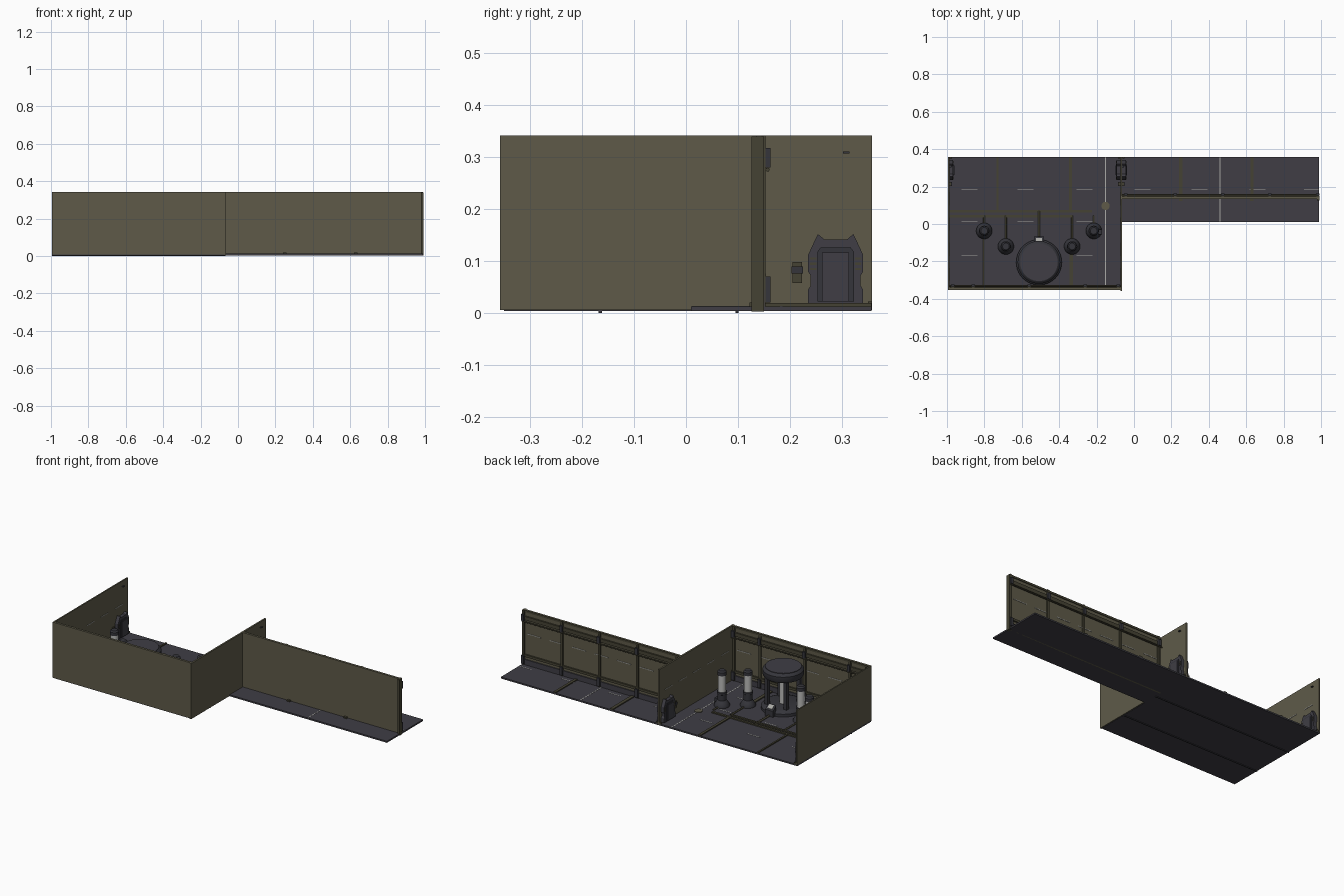
import bpy, bmesh, math
from mathutils import Vector

if "Cube" in bpy.data.objects:
    bpy.data.objects.remove(bpy.data.objects["Cube"])


def mat(name, c):
    m = bpy.data.materials.new(name)
    m.diffuse_color = (*c, 1)
    m.use_nodes = True
    m.node_tree.nodes["Principled BSDF"].inputs["Base Color"].default_value = m.diffuse_color
    return m


WALL = mat("olive_wall", (0.112, 0.102, 0.066))
FLOOR = mat("dark_floor", (0.050, 0.048, 0.059))
TRIM = mat("olive_trim", (0.060, 0.055, 0.033))
METAL = mat("dark_metal", (0.036, 0.036, 0.044))
LIGHT = mat("pale_strip", (0.40, 0.40, 0.38))
GLASS = mat("grey_glass", (0.50, 0.50, 0.49))


def finish(bm, name, m, smooth=False):
    bmesh.ops.recalc_face_normals(bm, faces=bm.faces)
    me = bpy.data.meshes.new(name)
    bm.to_mesh(me)
    bm.free()
    o = bpy.data.objects.new(name, me)
    bpy.context.collection.objects.link(o)
    me.materials.append(m)
    if smooth:
        bpy.context.view_layer.objects.active = o
        bpy.ops.object.select_all(action='DESELECT')
        o.select_set(True)
        bpy.ops.object.shade_smooth_by_angle(angle=math.radians(35))
    return o


def box(name, m, x0, x1, y0, y1, z0, z1):
    bm = bmesh.new()
    bmesh.ops.create_cube(bm, size=1)
    for v in bm.verts:
        v.co = Vector((x0 if v.co.x < 0 else x1, y0 if v.co.y < 0 else y1, z0 if v.co.z < 0 else z1))
    return finish(bm, name, m)


def lathe(name, m, cx, cy, prof, n=28):
    """Revolve (radius, height) points about a vertical axis."""
    bm = bmesh.new()
    rings = [[bm.verts.new((cx + r * math.cos(i * math.tau / n), cy + r * math.sin(i * math.tau / n), z))
              for i in range(n)] for r, z in prof]
    for a, b in zip(rings, rings[1:]):
        for i in range(n):
            bm.faces.new((a[i], a[(i + 1) % n], b[(i + 1) % n], b[i]))
    bm.faces.new(rings[0])
    bm.faces.new(rings[-1])
    return finish(bm, name, m, True)


def plate_yz(name, m, pts, x0, x1):
    """Extrude a (y, z) outline along x."""
    bm = bmesh.new()
    f = bm.faces.new([bm.verts.new((x0, y, z)) for y, z in pts])
    r = bmesh.ops.extrude_face_region(bm, geom=[f])
    bmesh.ops.translate(bm, vec=(x1 - x0, 0, 0), verts=[v for v in r["geom"] if isinstance(v, bmesh.types.BMVert)])
    return finish(bm, name, m)


def pipe(name, m, pts, r):
    c = bpy.data.curves.new(name, 'CURVE')
    c.dimensions = '3D'
    c.bevel_depth, c.bevel_resolution, c.use_fill_caps = r, 2, True
    s = c.splines.new('POLY')
    s.points.add(len(pts) - 1)
    for p, q in zip(s.points, pts):
        p.co = (*q, 1)
    o = bpy.data.objects.new(name, c)
    bpy.context.collection.objects.link(o)
    c.materials.append(m)


XL, XD, XR, TOP = -0.995, -0.068, 0.99, 0.342
FZ = 0.013

# Floors
box("room_floor", FLOOR, XL, XD, -0.35, 0.357, 0.004, FZ)
box("corridor_floor", FLOOR, XD, XR, 0.01, 0.357, 0.004, FZ)

# Walls
box("front_wall", WALL, XL, XD, -0.352, -0.342, 0.008, TOP)
box("left_wall", WALL, XL, XL + 0.008, -0.352, 0.358, 0.008, TOP)
box("dividing_wall", WALL, XD - 0.005, XD + 0.005, -0.358, 0.358, 0.006, TOP)
box("corridor_wall", WALL, XD, XR, 0.135, 0.145, 0.004, TOP)


# Beams, skirting, ribs and dashed strips on the two long walls
def dress_wall(tag, x0, x1, y, ribs):
    box(tag + "_upper_beam", TRIM, x0, x1, y, y + 0.009, 0.285, 0.307)
    box(tag + "_top_rail", TRIM, x0, x1, y, y + 0.004, 0.330, TOP)
    box(tag + "_skirting", FLOOR, x0, x1, y, y + 0.006, FZ, 0.045)
    box(tag + "_lower_rail", TRIM, x0, x1, y, y + 0.009, 0.062, 0.076)
    pipe(tag + "_upper_pipe", TRIM, [(x0, y + 0.012, 0.276), (x1, y + 0.012, 0.276)], 0.004)
    for x in ribs:
        box(tag + "_rib", TRIM, x - 0.007, x + 0.007, y, y + 0.008, FZ, TOP)
        for z0, z1 in ((0.28, 0.318), (0.02, 0.07)):
            box(tag + "_rib_bracket", METAL, x - 0.009, x + 0.009, y + 0.008, y + 0.018, z0, z1)
    n = round((x1 - x0) / 0.155)
    for i in range(n):
        x = x0 + (i + 0.5) * (x1 - x0) / n
        box(tag + "_dash", LIGHT, x - 0.045, x + 0.045, y, y + 0.002, 0.199, 0.203)


dress_wall("corridor", XD + 0.005, XR, 0.145, (-0.045, 0.22, 0.475, 0.725, 0.983))
dress_wall("front", XL + 0.008, XD - 0.005, -0.342, (-0.97, -0.86, -0.56, -0.26, -0.085))
box("corridor_end_post", TRIM, 0.978, 0.993, 0.126, 0.150, 0.003, TOP - 0.002)
for x in (0.25, 0.63):
    box("corridor_outer_foot", TRIM, x - 0.01, x + 0.01, 0.122, 0.136, FZ, 0.02)


# Doors with keypad, side = direction the door faces
def door(x, s):
    half = [(0.053, 0.018), (0.053, 0.045), (0.048, 0.053), (0.048, 0.072), (0.053, 0.080),
            (0.053, 0.112), (0.040, 0.140), (0.034, 0.152), (0.022, 0.142)]
    pts = [(0.288 + a, z) for a, z in half] + [(0.288 - a, z) for a, z in reversed(half)]
    plate_yz("door_frame", FLOOR, pts, x, x + s * 0.02)
    inner = [(0.253, 0.022), (0.323, 0.022), (0.323, 0.118), (0.317, 0.126), (0.259, 0.126), (0.253, 0.118)]
    plate_yz("door_panel", METAL, inner, x, x + s * 0.023)
    leaf = [(0.262, 0.022), (0.314, 0.022), (0.314, 0.117), (0.262, 0.117)]
    plate_yz("door_leaf", FLOOR, leaf, x, x + s * 0.026)
    for y in (0.245, 0.331):
        for z in (0.085, 0.095, 0.105):
            a, b = sorted((x, x + s * 0.022))
            box("door_marker", TRIM, a, b, y - 0.006, y + 0.006, z - 0.002, z + 0.002)
    a, b = sorted((x, x + s * 0.009))
    box("keypad_body", TRIM, a, b, 0.205, 0.223, 0.058, 0.098)
    a, b = sorted((x, x + s * 0.013))
    box("keypad_screen", METAL, a, b, 0.203, 0.225, 0.076, 0.090)


door(XL + 0.008, 1)
door(XD + 0.005, 1)
door(XD - 0.005, -1)

# Dashes on the crosswise walls
for x in (XL + 0.008, XD - 0.007):
    for i in range(5):
        y = -0.27 + i * 0.135
        box("cross_wall_dash", LIGHT, x, x + 0.002, y - 0.035, y + 0.035, 0.199, 0.203)
for x in (XL + 0.008, XD + 0.005):
    box("door_lamp", METAL, x, x + 0.01, 0.302, 0.315, 0.307, 0.311)

# Corner pipes beside the doors' upper walls
for x in (XD - 0.012, XD + 0.012, XL + 0.015):
    box("wall_end_post", TRIM, x - 0.006, x + 0.006, 0.350, 0.358, FZ, 0.022)

# Floor strips: pale dashes, pale seams and raised ribs
for y, xs in ((0.183, (-0.88, -0.58, -0.265, 0.045, 0.35, 0.66, 0.95)), (0.012, (-0.88, -0.58, -0.265)),
              (-0.167, (-0.88, -0.265))):
    for x in xs:
        box("floor_dash", LIGHT, x - 0.042, min(x + 0.042, XR), y - 0.0025, y + 0.0025, FZ, FZ + 0.001)
for x, y0, y1 in ((-0.152, -0.34, 0.357), (0.46, 0.012, 0.357)):
    box("floor_seam", LIGHT, x - 0.0025, x + 0.0025, y0, y1, FZ, FZ + 0.001)
for x, y0, w in ((-0.73, 0.075, 0.005), (-0.34, 0.075, 0.008), (-0.335, -0.34, 0.010),
                 (0.25, 0.145, 0.010), (0.63, 0.145, 0.008)):
    box("floor_rib", TRIM, x - w, x + w, y0, -0.13 if y0 < 0 else 0.357, FZ, FZ + 0.006)
for y in (-0.165, 0.098):
    box("underside_runner", METAL, XL, XD, y - 0.003, y + 0.003, 0, 0.005)

# Canisters around the chamber, with floor cables
CX, CY = -0.508, -0.205
for s in (-1, 1):
    for dx, y in ((0.293, -0.037), (0.177, -0.12)):
        x = CX + s * dx
        lathe("canister_base", METAL, x, y, [(0.043, FZ), (0.043, 0.022), (0.034, 0.036), (0.028, 0.045),
                                             (0.024, 0.05), (0.024, 0.085), (0.028, 0.088), (0.028, 0.1)])
        lathe("canister_glass", GLASS, x, y, [(0.022, 0.1), (0.022, 0.2)])
        lathe("canister_cap", METAL, x, y, [(0.025, 0.2), (0.025, 0.22), (0.018, 0.228)])
        pipe("canister_cable", TRIM, [(x, y, 0.017), (x, 0.045, 0.017)], 0.005)
box("canister_valve", METAL, -0.19, -0.17, -0.055, -0.03, FZ, 0.05)
box("trunk_line_back", TRIM, XL + 0.008, -0.225, 0.062, 0.076, FZ, 0.02)
box("trunk_line_front", TRIM, XL + 0.008, -0.33, 0.035, 0.047, FZ, 0.02)
pipe("chamber_cable", TRIM, [(CX, -0.09, 0.017), (CX, 0.07, 0.017)], 0.006)
pipe("left_cable", TRIM, [(-0.803, -0.08, 0.017), (-0.803, -0.34, 0.017)], 0.005)
lathe("floor_drain", WALL, -0.152, 0.097, [(0.022, FZ), (0.022, FZ + 0.004)])

# Central chamber: stepped base, glass core, posts, domed cap
lathe("chamber_base", METAL, CX, CY, [(0.122, FZ), (0.122, 0.03), (0.112, 0.042), (0.1, 0.046)], 40)
lathe("chamber_core", GLASS, CX, CY, [(0.022, 0.046), (0.022, 0.215)])
lathe("chamber_cap", METAL, CX, CY, [(0.085, 0.205), (0.108, 0.212), (0.114, 0.222), (0.114, 0.25), (0.105, 0.262),
                                     (0.098, 0.266)], 40)
lathe("chamber_cap_plate", FLOOR, CX, CY, [(0.1, 0.264), (0.1, 0.268)], 40)
for i in range(4):
    a = math.pi / 4 + i * math.pi / 2
    x, y = CX + 0.09 * math.cos(a), CY + 0.09 * math.sin(a)
    box("chamber_post", METAL, x - 0.011, x + 0.011, y - 0.011, y + 0.011, 0.04, 0.215)

# Control console in front of the chamber opening
plate_yz("console", METAL, [(-0.1, FZ), (-0.068, FZ), (-0.068, 0.05), (-0.1, 0.075)], CX - 0.026, CX + 0.026)
plate_yz("console_screen", LIGHT, [(-0.095, 0.0715), (-0.075, 0.056), (-0.075, 0.058), (-0.095, 0.0735)],
         CX - 0.016, CX + 0.016)
